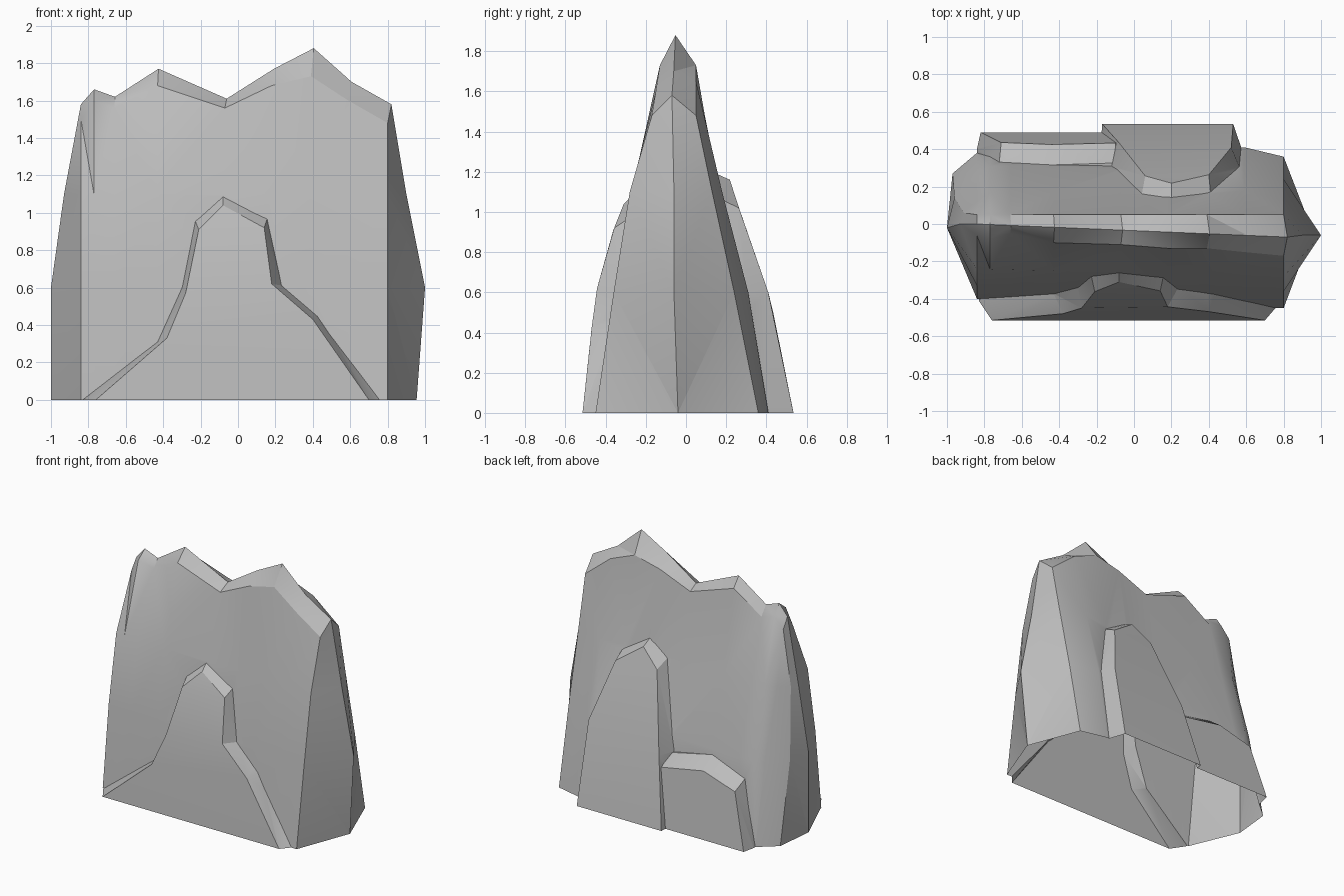
import bpy, bmesh, math

cube = bpy.data.objects.get("Cube")
if cube:
    bpy.data.objects.remove(cube, do_unlink=True)

stone = bpy.data.materials.new("grey_stone")
stone.use_nodes = True
GREY = (0.5, 0.5, 0.5, 1)
stone.diffuse_color = GREY
stone.node_tree.nodes["Principled BSDF"].inputs["Base Color"].default_value = GREY

SUNK = -0.2            # everything starts below ground and is trimmed later
LEVELS = (SUNK, 0, 0.6, 1.1)


def make_object(name, bm):
    bmesh.ops.remove_doubles(bm, verts=bm.verts, dist=0.001)
    bmesh.ops.triangulate(bm, faces=[f for f in bm.faces if len(f.verts) > 3])
    bmesh.ops.recalc_face_normals(bm, faces=bm.faces)
    mesh = bpy.data.meshes.new(name)
    bm.to_mesh(mesh)
    bm.free()
    mesh.materials.append(stone)
    obj = bpy.data.objects.new(name, mesh)
    bpy.context.collection.objects.link(obj)
    return obj


def bridge(bm, a, b):
    """Join two equally long rows of vertices with quads."""
    for i in range(len(a) - 1):
        bm.faces.new((a[i], a[i + 1], b[i + 1], b[i]))


def column(bm, xs, ys, top):
    pts = [(x, y, z) for x, y, z in zip((xs[0],) + xs, (ys[0],) + ys, LEVELS)]
    return [bm.verts.new(p) for p in pts + [top]]


# Main wall: slices across the ridge (x, ridge z, front lip y, front lip z, back lip z)
ridge = [
    (-0.84, 1.58, -0.06, 1.50, 1.50),
    (-0.77, 1.66, -0.08, 1.60, 1.58),
    (-0.66, 1.62, -0.05, 1.56, 1.55),
    (-0.43, 1.77, -0.10, 1.68, 1.70),
    (-0.07, 1.61, -0.11, 1.56, 1.58),
    (0.18, 1.77, -0.13, 1.68, 1.68),
    (0.39, 1.88, -0.13, 1.73, 1.73),
    (0.59, 1.70, -0.15, 1.60, 1.65),
    (0.80, 1.58, -0.17, 1.48, 1.48),
]
# Back foot, waist and shoulder depth for each slice
back_depth = [(0.38, 0.27, 0.12)] + [(0.40, 0.31, 0.17)] * 3 \
    + [(0.39, 0.29, 0.16)] * 3 + [(0.41, 0.31, 0.18), (0.36, 0.24, 0.13)]

bm = bmesh.new()
front, back, crest = [], [], []
for (x, top, lip_y, lip_z, rear_z), depth in zip(ridge, back_depth):
    t = (x + 0.84) / 1.64
    foot = (-0.40 - 0.05 * t, -0.33 - 0.03 * t, -0.24 - 0.04 * t)
    front.append(column(bm, (x, x, x), foot, (x, lip_y, lip_z)))
    back.append(column(bm, (x, x, x), depth, (x, 0.05, rear_z)))
    crest.append(bm.verts.new((x + 0.02 * t, -0.07 * t, top)))

# Pointed ends of the wall
right_end = column(bm, (0.955, 1.0, 0.90), (-0.04, -0.06, -0.06), crest[-1].co)
left_end = column(bm, (-1.0, -1.0, -0.93), (-0.02, -0.02, 0), crest[0].co)
left_rear = column(bm, (-0.97, -0.96, -0.91), (0.27, 0.14, 0.06), crest[0].co)

loop = front + [right_end] + back[::-1] + [left_rear, left_end]
for a, b in zip(loop, loop[1:] + loop[:1]):
    bridge(bm, a, b)
for side in (front, back):
    bridge(bm, [c[-1] for c in side], crest)
for cols, tip in ((front, left_end), (back, left_rear)):
    bm.faces.new((cols[0][-1], crest[0], tip[-1]))
    bm.faces.new((cols[-1][-1], crest[-1], right_end[-1]))
bm.faces.new([c[0] for c in loop])
rock = make_object("rock_wall", bm)


def lerp(table, z):
    """Depth at height z from a short (z, y) table."""
    for (z0, y0), (z1, y1) in zip(table, table[1:]):
        if z <= z1:
            return y0 + (y1 - y0) * (z - z0) / (z1 - z0)
    return table[-1][1]


def crag(name, seam, face, seam_depth, face_depth):
    """Buttress: outlines run from one foot over the peak to the other foot."""
    bm = bmesh.new()

    def ring(outline, depth):
        pts = [(x, lerp(depth, z), z) for x, z in outline]
        for end in (0, -1):
            x, y, z = pts[end]
            pts.insert(0 if end == 0 else len(pts), (x, y, SUNK))
        return [bm.verts.new(p) for p in pts]

    rings = [ring(face, face_depth), ring(seam, seam_depth),
             ring(seam, [(0, 0), (2, 0)])]
    for a, b in zip(rings, rings[1:]):
        bridge(bm, a + a[:1], b + b[:1])
    for r in (rings[0], rings[-1]):
        half = len(r) // 2
        bridge(bm, r[:half], r[::-1][:half])
        bm.faces.new(r[half - 1:half + 2])
    obj = make_object(name, bm)
    obj.hide_render = True
    return obj


# Buttresses on the front and back
crags = [
    crag("front_crag",
         [(-0.83, 0), (-0.43, 0.31), (-0.30, 0.60), (-0.23, 0.96), (-0.08, 1.10),
          (0.16, 0.98), (0.24, 0.61), (0.43, 0.45), (0.79, 0)],
         [(-0.76, 0), (-0.38, 0.33), (-0.28, 0.57), (-0.21, 0.91), (-0.08, 1.04),
          (0.14, 0.92), (0.18, 0.62), (0.40, 0.43), (0.70, 0)],
         [(0, -0.41), (0.6, -0.335), (1.1, -0.245)],
         [(0, -0.515), (0.42, -0.47), (0.75, -0.425), (1.04, -0.31)]),
    crag("tall_back_crag",
         [(-0.18, 0), (-0.12, 0.50), (0.04, 1.10), (0.20, 1.20),
          (0.41, 1.07), (0.57, 0.60), (0.58, 0)],
         [(-0.17, 0), (-0.08, 0.50), (0.06, 1.04), (0.20, 1.16),
          (0.40, 1.02), (0.52, 0.60), (0.53, 0)],
         [(0, 0.39), (0.6, 0.29), (1.1, 0.15), (1.2, 0.13)],
         [(0, 0.535), (0.57, 0.42), (1.0, 0.27), (1.17, 0.215)]),
    crag("low_back_crag",
         [(-0.84, 0), (-0.72, 0.46), (-0.44, 0.56), (-0.10, 0.49), (0.15, 0)],
         [(-0.82, 0), (-0.71, 0.40), (-0.44, 0.48), (-0.10, 0.42), (0.15, 0)],
         [(0, 0.40), (0.6, 0.31)],
         [(0, 0.49), (0.48, 0.425)]),
]

# Fuse the buttresses into the wall
bpy.context.view_layer.objects.active = rock
for part in crags:
    mod = rock.modifiers.new("fuse", 'BOOLEAN')
    mod.operation = 'UNION'
    mod.solver = 'EXACT'
    mod.object = part
    bpy.ops.object.modifier_apply(modifier=mod.name)
    bpy.data.objects.remove(part, do_unlink=True)

# Trim at ground level, leaving the underside open
bm = bmesh.new()
bm.from_mesh(rock.data)
bmesh.ops.bisect_plane(bm, geom=bm.verts[:] + bm.edges[:] + bm.faces[:],
                       plane_co=(0, 0, 0), plane_no=(0, 0, 1), clear_inner=True)
bm.to_mesh(rock.data)
bm.free()

rock.select_set(True)
bpy.ops.object.shade_smooth_by_angle(angle=math.radians(28))
